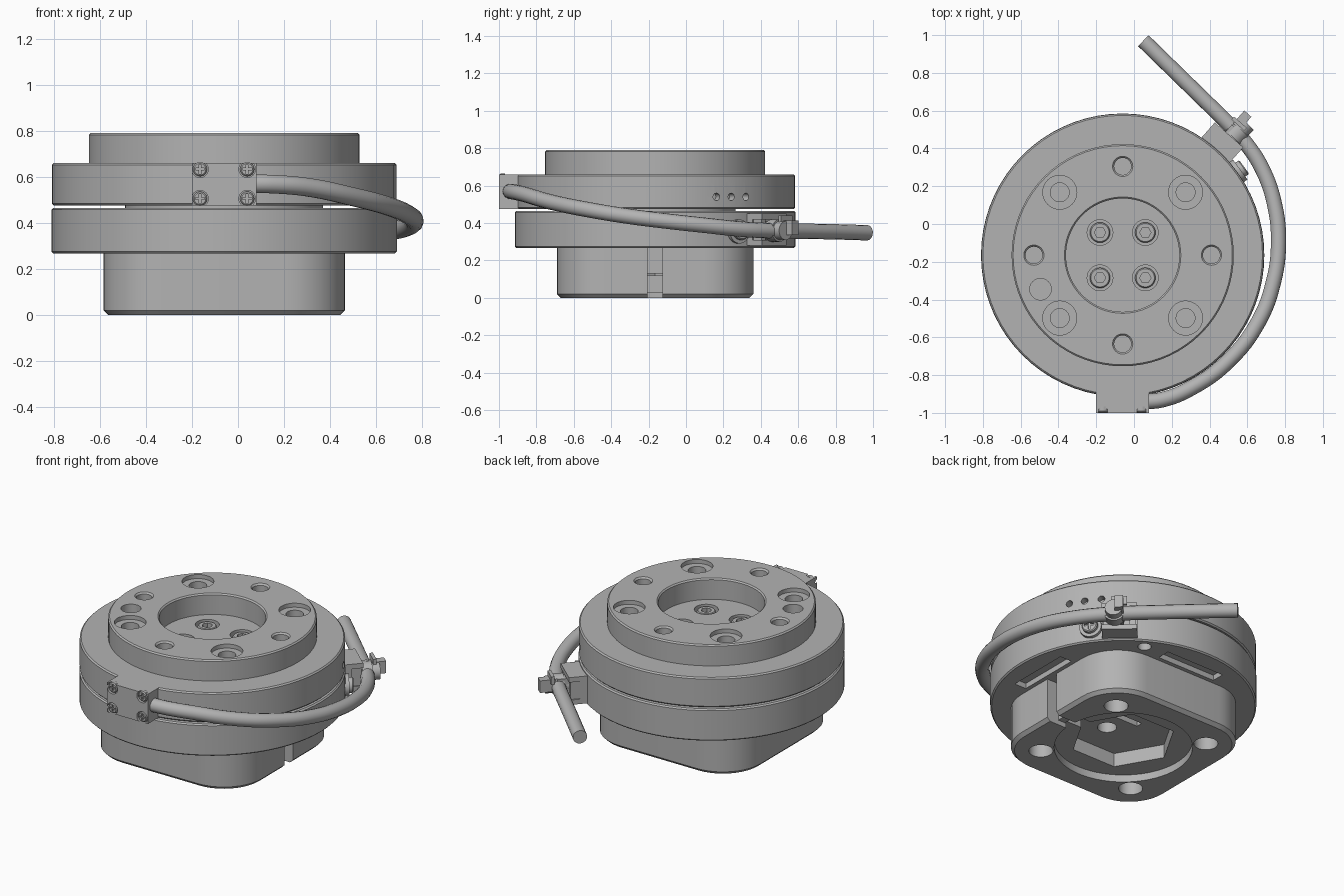
import bpy, bmesh
from math import radians, cos, sin, pi
from mathutils import Matrix, Vector

cube = bpy.data.objects.get("Cube")
if cube:
    bpy.data.objects.remove(cube)

grey = bpy.data.materials.new("neutral_grey")
grey.use_nodes = True
colour = (0.45, 0.45, 0.45, 1)
grey.diffuse_color = colour
grey.node_tree.nodes["Principled BSDF"].inputs["Base Color"].default_value = colour

CX, CY = -0.06, -0.165          # axis of the round body
AXIS = Matrix.Translation((CX, CY, 0))


def add(name, bm, matrix=AXIS):
    bmesh.ops.recalc_face_normals(bm, faces=bm.faces)
    bm.transform(matrix)
    mesh = bpy.data.meshes.new(name)
    bm.to_mesh(mesh)
    bm.free()
    mesh.materials.append(grey)
    obj = bpy.data.objects.new(name, mesh)
    bpy.context.collection.objects.link(obj)
    return obj


def loft(name, loops, matrix=AXIS):
    """Skin a stack of equal point loops and cap both ends."""
    bm = bmesh.new()
    rings = [[bm.verts.new(p) for p in loop] for loop in loops]
    n = len(rings[0])
    for a, b in zip(rings, rings[1:]):
        for i in range(n):
            j = (i + 1) % n
            bm.faces.new((a[i], a[j], b[j], b[i]))
    bm.faces.new(rings[0])
    bm.faces.new(rings[-1])
    return add(name, bm, matrix)


def turned(name, profile, matrix=AXIS, n=72):
    """Round part from (radius, height) pairs."""
    return loft(name, [[(r * cos(2 * pi * i / n), r * sin(2 * pi * i / n), z)
                        for i in range(n)] for r, z in profile], matrix)


def cyl(name, r, z0, z1, x=0, y=0, matrix=AXIS, n=32):
    return turned(name, [(r, z0), (r, z1)], matrix @ Matrix.Translation((x, y, 0)), n)


def box(name, size, centre, matrix=AXIS):
    bm = bmesh.new()
    bmesh.ops.create_cube(bm, size=1)
    bm.transform(Matrix.Translation(centre) @ Matrix.Diagonal((*size, 1)))
    return add(name, bm, matrix)


def rounded_square(half, r, z, n=10):
    pts = []
    for q in range(4):
        a0 = q * pi / 2
        sx, sy = (1, -1, -1, 1)[q], (1, 1, -1, -1)[q]
        for i in range(n + 1):
            a = a0 + i * pi / 2 / n
            pts.append((sx * (half - r) + r * cos(a), sy * (half - r) + r * sin(a), z))
    return pts


def cut(target, cutter):
    mod = target.modifiers.new("cut", 'BOOLEAN')
    mod.solver = 'EXACT'
    mod.object = cutter
    bpy.context.view_layer.update()
    deps = bpy.context.evaluated_depsgraph_get()
    mesh = bpy.data.meshes.new_from_object(target.evaluated_get(deps))
    target.modifiers.clear()
    target.data = mesh
    bpy.data.objects.remove(cutter)


def radial(angle, r=0, z=0):
    """Frame at a polar position: x outward, y along the rim."""
    a = radians(angle)
    return AXIS @ Matrix.Translation((r * cos(a), r * sin(a), z)) @ Matrix.Rotation(a, 4, 'Z')


OUT = Matrix.Rotation(pi / 2, 4, 'Y')     # turns local z to point outward
QUADS = [(1, 1), (-1, 1), (-1, -1), (1, -1)]
SIDES = [(1, 0), (0, 1), (-1, 0), (0, -1)]

# Upper rotating disc with raised ring and central well
upper = turned("upper_disc", [(0.74, 0.475), (0.748, 0.483), (0.748, 0.652), (0.74, 0.66),
                              (0.588, 0.66), (0.588, 0.782), (0.58, 0.79),
                              (0.308, 0.79), (0.3, 0.782), (0.3, 0.66)])
for x, y in QUADS:
    cut(upper, cyl("cutter", 0.09, 0.765, 0.9, x * 0.333, y * 0.333))
    cut(upper, cyl("cutter", 0.05, 0.69, 0.9, x * 0.333, y * 0.333))
    cut(upper, cyl("cutter", 0.068, 0.62, 0.72, x * 0.12, y * 0.12))
for x, y in SIDES:
    cut(upper, turned("cutter", [(0.045, 0.68), (0.045, 0.78), (0.058, 0.795), (0.058, 0.9)],
                      AXIS @ Matrix.Translation((x * 0.47, y * 0.47, 0)), 32))
cut(upper, cyl("cutter", 0.057, 0.71, 0.9, -0.435, -0.18))
for angle in (26, 33, 40.5):
    cut(upper, cyl("cutter", 0.02, -0.05, 0.1, matrix=radial(angle, 0.75, 0.54) @ OUT, n=16))

# Socket screws in the well
for k, (x, y) in enumerate(QUADS):
    screw = turned(f"well_screw_{k + 1}", [(0.054, 0.61), (0.054, 0.647), (0.048, 0.655)],
                   AXIS @ Matrix.Translation((x * 0.12, y * 0.12, 0)), 32)
    cut(screw, cyl("cutter", 0.03, 0.63, 0.7, x * 0.12, y * 0.12, n=6))

# Bearing core and lower disc
cyl("bearing_core", 0.43, 0.455, 0.485, n=64)
lower = turned("lower_disc", [(0.742, 0.267), (0.75, 0.275), (0.75, 0.457), (0.742, 0.465)])
for x, y in SIDES:
    size = (0.08 if x else 0.4, 0.4 if x else 0.08, 0.08)
    cut(lower, box("cutter", size, (x * 0.59, y * 0.59, 0.26)))
cut(lower, cyl("cutter", 0.038, 0.2, 0.34, 0.34, 0.59))

# Square foot with bolt holes, round recess, hexagon pocket and cable slot
foot = loft("foot", [rounded_square(0.525 - inset, 0.26 - inset, z)
                     for inset, z in ((0.02, 0), (0, 0.02), (0, 0.275))])
for x, y in QUADS:
    cut(foot, cyl("cutter", 0.068, -0.1, 0.2, x * 0.33, y * 0.33))
cut(foot, cyl("cutter", 0.39, -0.1, 0.045, n=64))
cut(foot, cyl("cutter", 0.3, -0.1, 0.13, n=6))
cut(foot, box("cutter", (0.4, 0.08, 0.5), (0.45, 0, 0.02)))
cut(foot, box("cutter", (0.22, 0.04, 0.3), (0.06, 0.08, 0.06)))
cut(foot, cyl("cutter", 0.055, -0.1, 0.2, 0.07, -0.06))
box("slot_bridge", (0.05, 0.084, 0.09), (0.42, 0, 0.075))

# Cable outlet block on the front, with four cross-head screws
block = box("outlet_block", (0.28, 0.13, 0.185), (-0.06, -0.935, 0.5675), Matrix())
FRONT = Matrix.Rotation(pi / 2, 4, 'X')


def cross_screw(name, r, depth, matrix):
    head = turned(name, [(r, -depth), (r, -0.006), (r - 0.006, 0)], matrix, 24)
    for size in ((r * 1.3, r * 0.28, 0.02), (r * 0.28, r * 1.3, 0.02)):
        cut(head, box("cutter", size, (0, 0, 0), matrix))


for x in (-0.165, 0.04):
    for z in (0.505, 0.633):
        at = Matrix.Translation((x, -1, z)) @ FRONT
        cut(block, cyl("cutter", 0.036, -0.02, 0.05, matrix=at))
        cross_screw("outlet_screw", 0.031, 0.03, at @ Matrix.Translation((0, 0, -0.003)))

# Cable wrapping round the right side
path = [(0.04, -0.942, 0.57), (0.15, -0.93, 0.568), (0.3, -0.87, 0.555), (0.5, -0.725, 0.513),
        (0.66, -0.515, 0.47), (0.74, -0.3, 0.435), (0.765, -0.1, 0.41), (0.745, 0.1, 0.388),
        (0.68, 0.29, 0.368), (0.59, 0.43, 0.36), (0.5, 0.53, 0.358), (0.38, 0.648, 0.356),
        (0.22, 0.804, 0.353), (0.05, 0.97, 0.348)]
curve = bpy.data.curves.new("cable_path", 'CURVE')
curve.dimensions = '3D'
curve.bevel_depth = 0.041
curve.bevel_resolution = 5
curve.use_fill_caps = True
curve.resolution_u = 6
spline = curve.splines.new('BEZIER')
spline.bezier_points.add(len(path) - 1)
for point, co in zip(spline.bezier_points, path):
    point.co = co
    point.handle_left_type = point.handle_right_type = 'AUTO'
helper = bpy.data.objects.new("cable_path", curve)
bpy.context.collection.objects.link(helper)
bpy.context.view_layer.update()
mesh = bpy.data.meshes.new_from_object(helper.evaluated_get(bpy.context.evaluated_depsgraph_get()))
bpy.data.objects.remove(helper)
mesh.materials.clear()
mesh.materials.append(grey)
bpy.context.collection.objects.link(bpy.data.objects.new("cable", mesh))

# Cable clamp: saddle, tie band, tie head and fixing screw
clamp = radial(48.5, 0, 0.365)
box("saddle_plate", (0.05, 0.2, 0.17), (0.76, 0, 0), clamp)
for s in (-1, 1):
    box("saddle_rail", (0.07, 0.2, 0.03), (0.815, 0, s * 0.07), clamp)
    box("saddle_post", (0.06, 0.035, 0.16), (0.81, s * 0.075, 0), clamp)
box("tie_strap", (0.12, 0.05, 0.09), (0.84, 0, 0), clamp)
tie = Matrix.Translation((0.545, 0.48, 0.36)) @ Matrix.Rotation(radians(-45), 4, 'Z') \
    @ Matrix.Rotation(pi / 2, 4, 'X')
cyl("tie_band", 0.06, -0.03, 0.03, matrix=tie)
cyl("tie_collar", 0.05, -0.075, 0.075, matrix=tie)
box("tie_head", (0.09, 0.05, 0.075), (0.955, 0, 0.01), clamp)
box("tie_tail", (0.02, 0.09, 0.05), (0.93, 0, 0.05), clamp)
fixing = radial(36, 0.74, 0.355) @ OUT
cyl("fixing_washer", 0.064, -0.01, 0.03, matrix=fixing)
cross_screw("fixing_screw", 0.045, 0.04, fixing @ Matrix.Translation((0, 0, 0.055)))

# Smooth round walls, crisp edges
bpy.ops.object.select_all(action='DESELECT')
for obj in bpy.context.scene.objects:
    if obj.type == 'MESH' and grey.name in obj.data.materials:
        obj.select_set(True)
        bpy.context.view_layer.objects.active = obj
bpy.ops.object.shade_smooth_by_angle(angle=radians(30))
